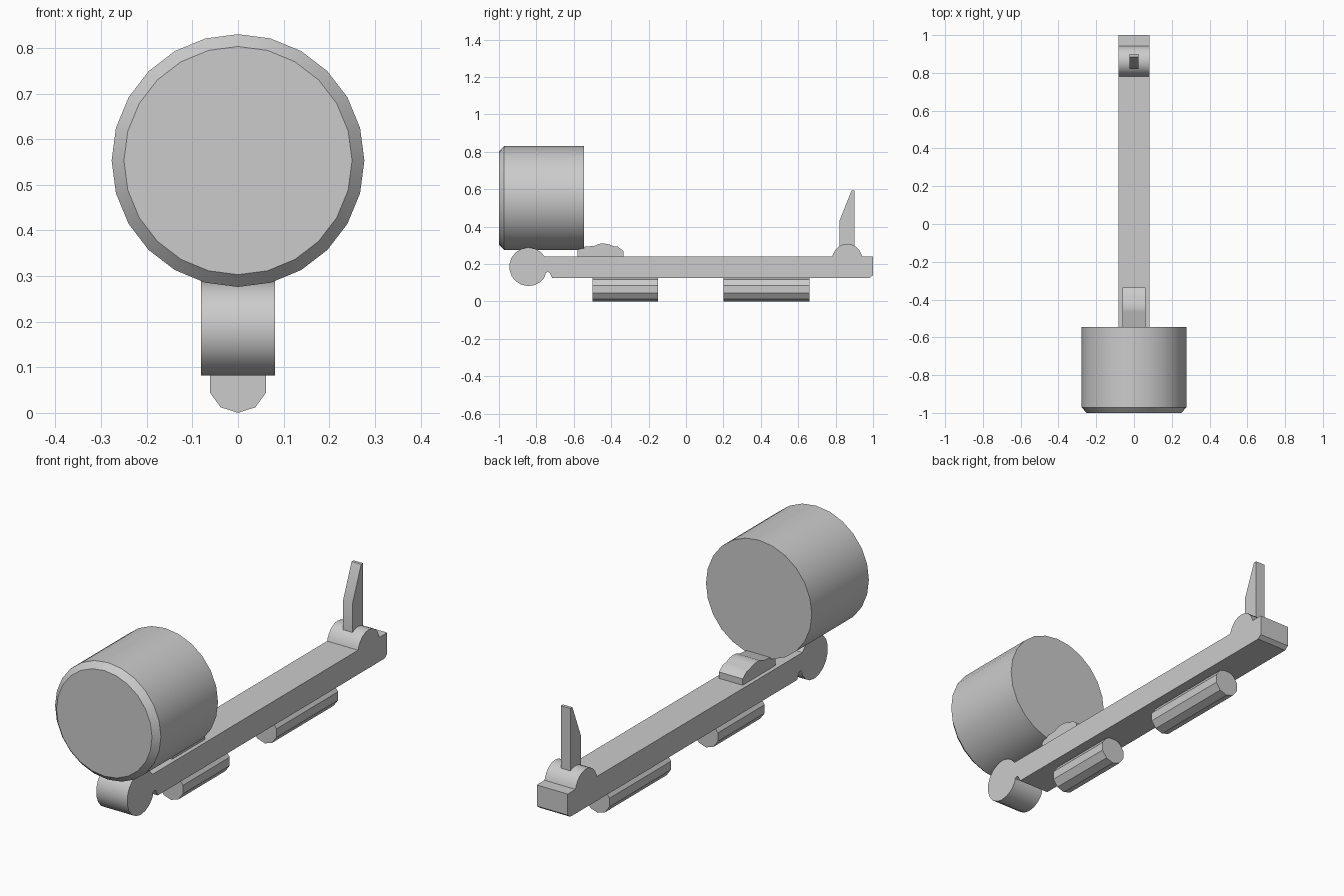
import bpy, bmesh, math

if "Cube" in bpy.data.objects:
    bpy.data.objects.remove(bpy.data.objects["Cube"])


def finish(name, bm):
    bmesh.ops.recalc_face_normals(bm, faces=bm.faces)
    me = bpy.data.meshes.new(name)
    bm.to_mesh(me)
    bm.free()
    ob = bpy.data.objects.new(name, me)
    bpy.context.collection.objects.link(ob)
    bpy.ops.object.select_all(action='DESELECT')
    ob.select_set(True)
    bpy.context.view_layer.objects.active = ob
    bpy.ops.object.shade_smooth_by_angle(angle=math.radians(35))
    return ob


def extrude_x(name, profile, half):
    """Side profile of (y, z) points, extruded symmetrically along x."""
    bm = bmesh.new()
    a = [bm.verts.new((-half, y, z)) for y, z in profile]
    b = [bm.verts.new((half, y, z)) for y, z in profile]
    n = len(profile)
    bm.faces.new(a)
    bm.faces.new(b[::-1])
    for i in range(n):
        bm.faces.new((a[i], a[(i + 1) % n], b[(i + 1) % n], b[i]))
    return finish(name, bm)


def lathe_y(name, rings, sides, cz):
    """Capped round body along y; rings are (y, radius), one vertex at the bottom."""
    bm = bmesh.new()
    loops = []
    for y, r in rings:
        angles = [2 * math.pi * i / sides for i in range(sides)]
        loops.append([bm.verts.new((r * math.sin(t), y, cz - r * math.cos(t))) for t in angles])
    for p, q in zip(loops, loops[1:]):
        for i in range(sides):
            j = (i + 1) % sides
            bm.faces.new((p[i], p[j], q[j], q[i]))
    bm.faces.new(loops[0])
    bm.faces.new(loops[-1][::-1])
    return finish(name, bm)


def arc(cy, cz, r, start, end, steps):
    angles = [math.radians(start + (end - start) * i / steps) for i in range(steps + 1)]
    return [(cy + r * math.cos(t), cz + r * math.sin(t)) for t in angles]


# Long bar: rounded knuckle at the front, notch below, bump at the rear
bar = arc(-0.842, 0.185, 0.103, 32, 328, 15)
bar += [(-0.75, 0.152), (-0.74, 0.158), (-0.728, 0.152), (-0.715, 0.125),
        (0.98, 0.125), (1.0, 0.14), (1.0, 0.24), (0.942, 0.24)]
bar += arc(0.862, 0.227, 0.08, 20, 160, 8)
bar += [(0.782, 0.24)]
extrude_x("base_bar", bar, 0.081)

# Large drum with a chamfered front rim
lathe_y("drum", [(-1.0, 0.25), (-0.972, 0.277), (-0.545, 0.277)], 24, 0.553)

# Stepped catch behind the drum
extrude_x("catch", [(-0.58, 0.235), (-0.58, 0.275), (-0.54, 0.293), (-0.49, 0.297),
                    (-0.465, 0.308), (-0.44, 0.31), (-0.415, 0.306), (-0.385, 0.295),
                    (-0.365, 0.293), (-0.335, 0.27), (-0.335, 0.235)], 0.062)

# Upright blade at the rear
extrude_x("rear_blade", [(0.82, 0.26), (0.82, 0.43), (0.885, 0.592),
                         (0.9, 0.592), (0.9, 0.26)], 0.025)

# Mounting pins under the bar
for name, y0, y1 in (("front_pin", -0.5, -0.15), ("rear_pin", 0.2, 0.66)):
    lathe_y(name, [(y0, 0.065), (y1, 0.065)], 10, 0.065)
